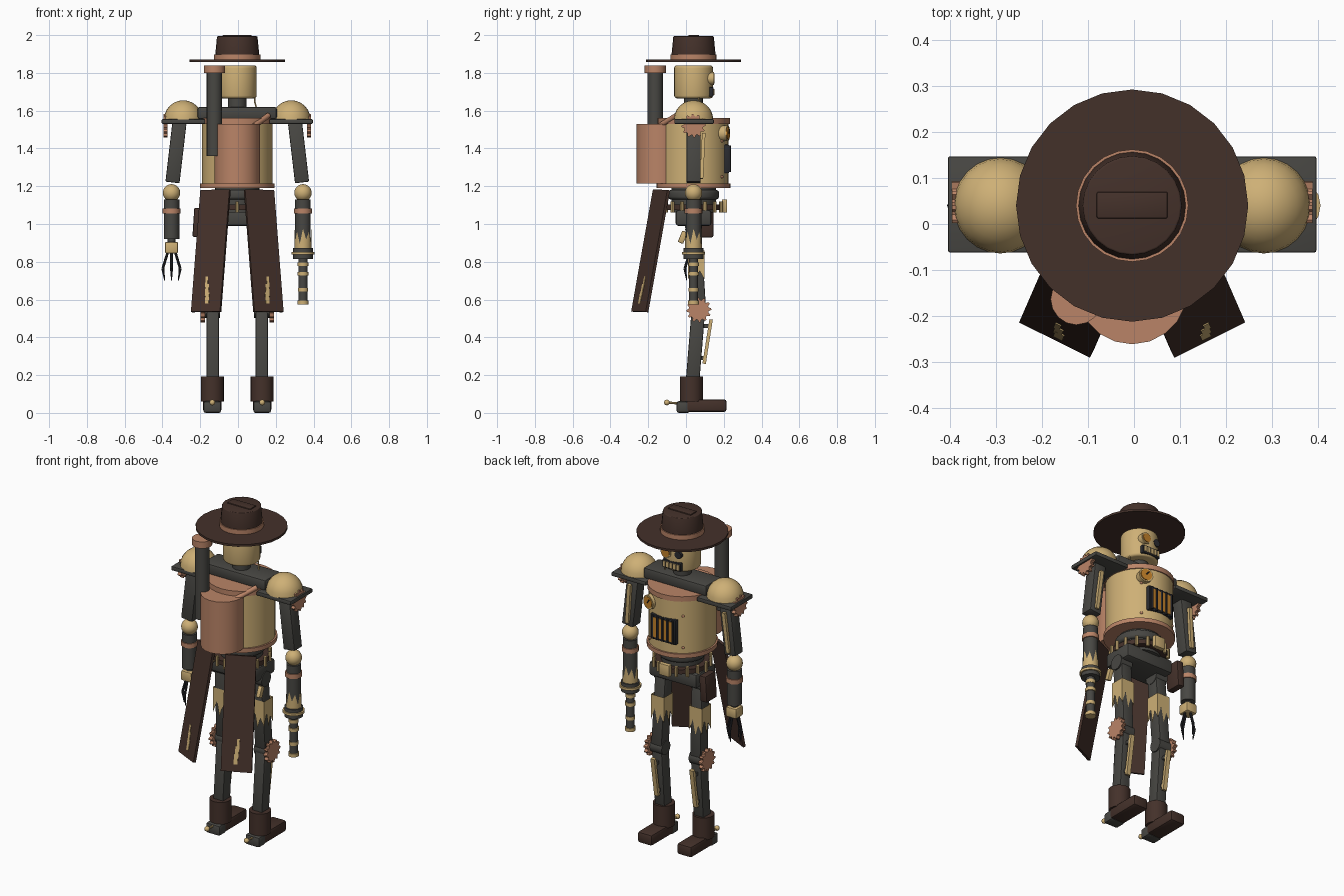
import bpy, bmesh, math
from mathutils import Vector, Matrix

if "Cube" in bpy.data.objects:
    bpy.data.objects.remove(bpy.data.objects["Cube"])


def material(name, r, g, b):
    m = bpy.data.materials.new(name)
    m.diffuse_color = (*[(c / 255 / 12.92 if c < 11 else ((c / 255 + 0.055) / 1.055) ** 2.4)
                         for c in (r, g, b)], 1)
    m.use_nodes = True
    m.node_tree.nodes["Principled BSDF"].inputs["Base Color"].default_value = m.diffuse_color
    return m


BRASS = material("brass", 206, 176, 118)
COPPER = material("copper", 186, 132, 103)
IRON = material("gunmetal", 72, 71, 67)
LEATHER = material("brown_leather", 68, 49, 42)
BLACK = material("dark_iron", 42, 43, 48)
AMBER = material("amber", 196, 130, 42)
CY = 0.04  # depth of the body axis


def finish(name, bm, mat):
    bmesh.ops.recalc_face_normals(bm, faces=bm.faces)
    me = bpy.data.meshes.new(name)
    bm.to_mesh(me)
    bm.free()
    me.materials.append(mat)
    ob = bpy.data.objects.new(name, me)
    bpy.context.collection.objects.link(ob)
    return ob


def frame(a, b):
    """Matrix at the middle of a-b with z along it, and the length."""
    a, b = Vector(a), Vector(b)
    if b.z < a.z:
        a, b = b, a
    q = Vector((0, 0, 1)).rotation_difference(b - a)
    return Matrix.Translation((a + b) / 2) @ q.to_matrix().to_4x4(), (b - a).length


def beam(name, a, b, w, d, mat, bevel=0.0, spin=0.0):
    m, l = frame(a, b)
    bm = bmesh.new()
    bmesh.ops.create_cube(bm, size=1, matrix=Matrix.Diagonal((w, d, l, 1)))
    if bevel:
        bmesh.ops.bevel(bm, geom=bm.edges[:], offset=bevel, segments=2, profile=0.5, affect='EDGES')
    bm.transform(m @ Matrix.Rotation(spin, 4, 'Z'))
    return finish(name, bm, mat)


def box(name, x, y, z, mat, bevel=0.0):
    mx, my = sum(x) / 2, sum(y) / 2
    return beam(name, (mx, my, z[0]), (mx, my, z[1]), x[1] - x[0], y[1] - y[0], mat, bevel)


def rod(name, a, b, r, mat, r2=None, n=16, bevel=0.0):
    m, l = frame(a, b)
    bm = bmesh.new()
    bmesh.ops.create_cone(bm, cap_ends=True, segments=n, radius1=r,
                          radius2=r if r2 is None else r2, depth=l)
    if bevel:
        rim = [e for e in bm.edges if abs(e.verts[0].co.z - e.verts[1].co.z) < 1e-5]
        bmesh.ops.bevel(bm, geom=rim, offset=bevel, segments=3, profile=0.5, affect='EDGES')
    bm.transform(m)
    return finish(name, bm, mat)


def post(name, x, y, z, r, mat, r2=None, n=16, bevel=0.0):
    return rod(name, (x, y, z[0]), (x, y, z[1]), r, mat, r2, n, bevel)


def ball(name, c, r, mat, half=False):
    bm = bmesh.new()
    bmesh.ops.create_uvsphere(bm, u_segments=24, v_segments=12, radius=1)
    if half:
        bmesh.ops.bisect_plane(bm, geom=bm.verts[:] + bm.edges[:] + bm.faces[:], dist=1e-5,
                               plane_co=(0, 0, 0), plane_no=(0, 0, -1), clear_outer=True)
    bm.transform(Matrix.Translation(c) @ Matrix.Diagonal((*r, 1)))
    return finish(name, bm, mat)


def gear(name, c, r, t, mat, teeth=12):
    """Toothed wheel whose axle runs along x."""
    bm = bmesh.new()
    vs = []
    for i in range(teeth * 4):
        a = math.tau * i / (teeth * 4)
        q = r if i % 4 < 2 else r * 0.8
        vs.append(bm.verts.new((c[0] - t / 2, c[1] + q * math.cos(a), c[2] + q * math.sin(a))))
    f = bm.faces.new(vs)
    ext = bmesh.ops.extrude_face_region(bm, geom=[f])
    bmesh.ops.translate(bm, vec=(t, 0, 0), verts=[v for v in ext['geom'] if isinstance(v, bmesh.types.BMVert)])
    return finish(name, bm, mat)


def torn_sleeve(name, c, z0, z1, r, mat, jag, square=False, up=False):
    """Plating around a limb with one ragged edge."""
    bm = bmesh.new()
    lo, hi, n = [], [], 16
    for i in range(n):
        a = math.tau * i / n
        k = r / max(abs(math.cos(a)), abs(math.sin(a))) if square else r
        x, y = c[0] + k * math.cos(a), c[1] + k * math.sin(a)
        j = jag * (0, 0.7, 0.2, 1)[i % 4]
        lo.append(bm.verts.new((x, y, z0 + (0 if up else j))))
        hi.append(bm.verts.new((x, y, z1 - (j if up else 0))))
    for i in range(n):
        k = (i + 1) % n
        bm.faces.new((lo[i], lo[k], hi[k], hi[i]))
    return finish(name, bm, mat)


# hat
post("hat_brim", 0, CY, (1.857, 1.870), 0.252, LEATHER, n=24)
post("hat_band", 0, CY, (1.868, 1.898), 0.122, COPPER, n=24)
post("hat_crown", 0, CY, (1.87, 1.994), 0.119, LEATHER, 0.107, n=24, bevel=0.004)
box("hat_crease", (-0.077, 0.077), (0.012, 0.07), (1.985, 2.0), LEATHER, 0.004)

# head and face
post("head", 0, CY, (1.665, 1.84), 0.103, BRASS, n=32, bevel=0.015)
post("neck", 0, CY, (1.58, 1.67), 0.05, IRON)
rod("monocle_rim", (0.037, 0.1, 1.77), (0.037, 0.147, 1.77), 0.034, BRASS)
rod("monocle_lens", (0.037, 0.14, 1.77), (0.037, 0.152, 1.77), 0.026, AMBER)
rod("dark_eye", (-0.04, 0.1, 1.77), (-0.04, 0.142, 1.77), 0.022, BLACK)
box("mouth_plate", (-0.06, 0.06), (0.09, 0.145), (1.675, 1.725), BLACK, 0.004)
for i in range(5):
    x = -0.046 + i * 0.023
    box("tooth", (x - 0.008, x + 0.008), (0.14, 0.15), (1.684, 1.716), BRASS)
for a, b in (((0.09, 0.06, 1.70), (0.092, 0.07, 1.65)), ((0.092, 0.07, 1.65), (0.105, 0.06, 1.60))):
    rod("neck_cable", a, b, 0.004, BRASS, n=8)

# torso
post("chest_barrel", 0, CY, (1.2, 1.545), 0.186, BRASS, n=32)
post("chest_lower_ring", 0, CY, (1.19, 1.215), 0.196, COPPER, n=32)
post("chest_upper_ring", 0, CY, (1.53, 1.56), 0.192, COPPER, n=32)
box("shoulder_beam", (-0.21, 0.21), (-0.035, 0.115), (1.555, 1.62), IRON, 0.012)
box("grille_frame", (-0.085, 0.085), (0.18, 0.228), (1.27, 1.42), BLACK, 0.004)
for i in range(5):
    x = -0.068 + i * 0.034
    post("grille_bar", x, 0.228, (1.275, 1.415), 0.009, BLACK, n=8)
    if i < 4:
        box("grille_glow", (x + 0.006, x + 0.028), (0.225, 0.232), (1.285, 1.405), AMBER)
rod("gauge_rim", (0.09, 0.18, 1.48), (0.102, 0.222, 1.48), 0.042, BRASS)
rod("gauge_face", (0.098, 0.2, 1.48), (0.103, 0.226, 1.48), 0.034, AMBER)
rod("gauge_needle", (0.104, 0.226, 1.48), (0.09, 0.229, 1.50), 0.004, BLACK, n=6)
for s in (-1, 1):
    for z in (1.25, 1.44):
        ball("chest_rivet", (s * 0.11, CY + 0.15, z), (0.008,) * 3, COPPER)

# boiler on the back with its chimney
post("boiler", 0, -0.14, (1.215, 1.53), 0.121, COPPER, n=20)
rod("boiler_pipe", (0.09, -0.14, 1.52), (0.165, -0.05, 1.575), 0.014, COPPER)
post("chimney", -0.121, -0.163, (1.36, 1.81), 0.041, IRON)
post("chimney_cap", -0.121, -0.163, (1.80, 1.84), 0.056, COPPER)

# waist, belt and pelvis
post("waist", 0, CY, (1.06, 1.2), 0.118, IRON, n=24)
post("waist_collar", 0, CY, (1.13, 1.18), 0.135, IRON, n=24, bevel=0.015)
post("belt", 0, CY, (1.075, 1.102), 0.156, LEATHER, n=24)
for i in range(16):
    a = math.tau * i / 16
    post("belt_cartridge", 0.158 * math.cos(a), CY + 0.158 * math.sin(a), (1.062, 1.12), 0.01, BRASS, n=8)
box("belt_buckle", (-0.035, 0.035), (0.19, 0.218), (1.06, 1.13), BRASS, 0.004)
box("pelvis", (-0.16, 0.16), (-0.055, 0.135), (0.99, 1.075), IRON, 0.015)
beam("holster", (-0.215, 0.095, 0.93), (-0.205, 0.095, 1.085), 0.045, 0.10, LEATHER, 0.008)
beam("pistol_grip", (0.165, -0.03, 0.9), (0.165, -0.005, 0.96), 0.025, 0.03, BRASS, 0.004)

for s in (-1, 1):
    # coat tails with worn gold streaks
    top, low = Vector((s * 0.115, -0.13, 1.18)), Vector((s * 0.165, -0.245, 0.535))
    beam("coat_tail", top, low, 0.172, 0.016, LEATHER, spin=s * math.radians(26.5))
    out = Vector((s * 0.45, -0.89, -0.17)) * 0.009
    for k, (t0, t1, w, dx) in enumerate(((0.71, 0.80, 0.014, 0.006), (0.77, 0.87, 0.02, 0),
                                         (0.84, 0.93, 0.022, -0.005))):
        side = Vector((0.89, s * 0.45, 0)) * dx * s
        beam("coat_streak", top.lerp(low, t0) + out + side, top.lerp(low, t1) + out + side,
             w, 0.004, BRASS, spin=s * math.radians(26.5))

    # shoulders
    box("shoulder_plate", (min(s * 0.17, s * 0.4), max(s * 0.17, s * 0.4)), (-0.062, 0.147),
        (1.53, 1.555), IRON, 0.005)
    ball("shoulder_dome", (s * 0.286, CY, 1.553), (0.102, 0.104, 0.102), BRASS, half=True)
    gear("shoulder_gear", (s * 0.38, CY, 1.52), 0.063, 0.022, COPPER)

    # arms
    beam("upper_arm", (s * 0.306, CY, 1.535), (s * 0.343, CY, 1.22), 0.075, 0.075, IRON, 0.006)
    beam("arm_piston", (s * 0.315, 0.094, 1.48), (s * 0.338, 0.082, 1.24), 0.022, 0.018, BRASS)
    ball("elbow", (s * 0.348, CY, 1.165), (0.046,) * 3, BRASS)
    post("forearm", s * 0.348, CY, (0.92 if s < 0 else 0.86, 1.13), 0.041, IRON)
    post("forearm_band", s * 0.348, CY, (1.055, 1.082), 0.047, COPPER)

    # legs
    x = s * 0.13
    rod("hip_joint", (s * 0.085, CY, 0.985), (s * 0.165, CY, 0.985), 0.045, IRON)
    beam("thigh", (s * 0.122, CY, 0.99), (x, 0.068, 0.56), 0.07, 0.075, IRON, 0.006)
    torn_sleeve("thigh_plate", (s * 0.127, 0.054), 0.69, 0.86, 0.043, BRASS, 0.09, square=True)
    rod("knee_joint", (x - 0.04, 0.068, 0.545), (x + 0.04, 0.068, 0.545), 0.042, IRON)
    gear("knee_gear", (s * 0.183, 0.068, 0.545), 0.066, 0.022, COPPER)
    rod("knee_axle", (s * 0.15, 0.068, 0.545), (s * 0.185, 0.068, 0.545), 0.02, COPPER)
    beam("shin", (x, 0.066, 0.55), (x, 0.035, 0.17), 0.066, 0.072, IRON, 0.006)
    beam("shin_piston", (x, 0.133, 0.495), (x, 0.096, 0.26), 0.026, 0.018, BRASS)
    for z, y in ((0.46, 0.1), (0.29, 0.08)):
        box("piston_mount", (x - 0.012, x + 0.012), (y - 0.03, y + 0.025), (z - 0.01, z + 0.01), IRON)

    # boots
    bx = s * 0.132
    post("boot_cuff", bx, 0.028, (0.06, 0.193), 0.061, LEATHER, n=20)
    box("boot_foot", (bx - 0.049, bx + 0.049), (0.0, 0.215), (0.005, 0.072), LEATHER, 0.014)
    box("boot_heel", (bx - 0.047, bx + 0.047), (-0.05, 0.02), (0.0, 0.062), IRON, 0.012)
    rod("spur_shank", (bx, -0.04, 0.05), (bx, -0.1, 0.055), 0.006, BRASS, n=8)
    ball("spur_ball", (bx, -0.101, 0.055), (0.015,) * 3, BRASS)

# claw hand
hx = -0.348
post("wrist", hx, CY, (0.89, 0.93), 0.02, IRON)
box("palm", (hx - 0.035, hx + 0.035), (0.005, 0.075), (0.845, 0.905), BRASS, 0.008)
for a in (0, math.pi / 2, math.pi, 1.5 * math.pi):
    p = [Vector((hx + r * math.cos(a), CY + r * math.sin(a), z))
         for r, z in ((0.02, 0.85), (0.046, 0.765), (0.036, 0.70))]
    rod("finger_upper", p[0], p[1], 0.007, BLACK, n=8)
    rod("finger_tip", p[1], p[2], 0.002, BLACK, 0.008, n=8)

# gun arm
gx = 0.348
torn_sleeve("forearm_plate", (gx, CY), 0.87, 0.975, 0.044, BRASS, 0.08, up=True)
post("gun_collar", gx, CY, (0.815, 0.872), 0.052, IRON)
post("gun_collar_ring", gx, CY, (0.838, 0.852), 0.061, BRASS)
post("gun_barrel", gx, CY, (0.58, 0.82), 0.024, IRON)
for z, r in ((0.785, 0.028), (0.735, 0.03), (0.65, 0.027), (0.582, 0.03)):
    post("barrel_ring", gx, CY, (z - 0.008, z + 0.012), r, BRASS)

# shading and final placement
for ob in bpy.context.scene.objects:
    ob.location.x -= 0.004
    ob.select_set(True)
    bpy.context.view_layer.objects.active = ob
bpy.ops.object.shade_smooth_by_angle(angle=math.radians(35))
